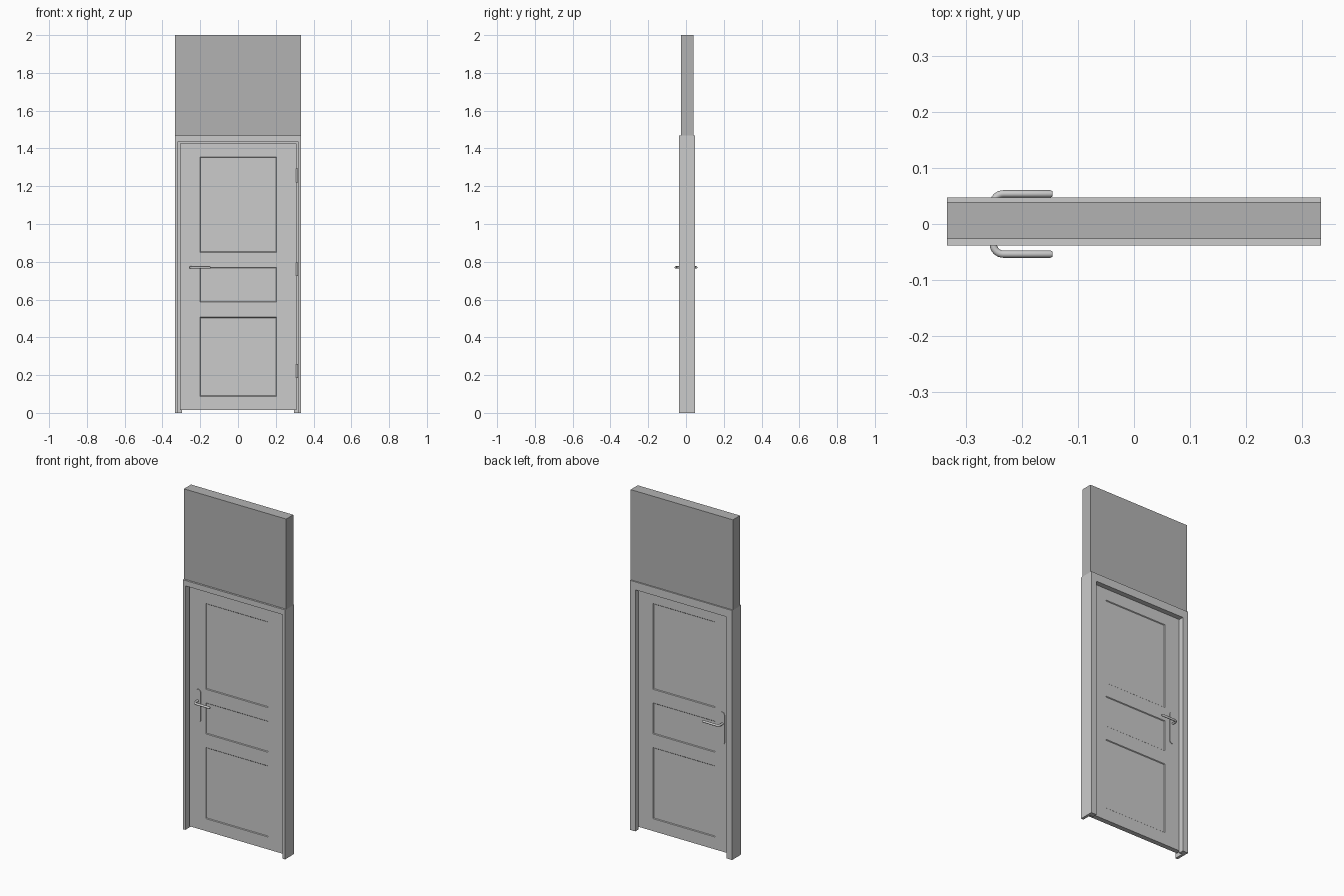
import bpy, bmesh, math
from mathutils import Vector

if "Cube" in bpy.data.objects:
    bpy.data.objects.remove(bpy.data.objects["Cube"])

FRONT, BACK = -0.013, 0.016      # door leaf faces in y
LEVER_Z = 0.77


def finish(name, bm, smooth=False):
    bmesh.ops.recalc_face_normals(bm, faces=bm.faces)
    me = bpy.data.meshes.new(name)
    bm.to_mesh(me)
    bm.free()
    ob = bpy.data.objects.new(name, me)
    bpy.context.collection.objects.link(ob)
    if smooth:
        bpy.ops.object.select_all(action='DESELECT')
        ob.select_set(True)
        bpy.context.view_layer.objects.active = ob
        bpy.ops.object.shade_smooth_by_angle(angle=math.radians(35))
    return ob


def add_box(bm, lo, hi):
    lo, hi = Vector(lo), Vector(hi)
    vs = bmesh.ops.create_cube(bm, size=1)['verts']
    for v in vs:
        v.co = Vector([(lo[i] + hi[i]) / 2 + v.co[i] * (hi[i] - lo[i]) for i in range(3)])


# wall section above the door
bm = bmesh.new()
add_box(bm, (-0.333, -0.027, 1.468), (0.333, 0.039, 2.0))
wall = finish("wall_panel", bm)
mat = bpy.data.materials.new("dark_grey")
mat.diffuse_color = (0.45, 0.45, 0.45, 1)
mat.use_nodes = True
mat.node_tree.nodes["Principled BSDF"].inputs["Base Color"].default_value = mat.diffuse_color
wall.data.materials.append(mat)

# door frame: rebated profile (side inset, head inset, y) swept round three sides
profile = [(0, 0, -0.038), (0.016, 0.032, -0.038), (0.016, 0.032, BACK + 0.001),
           (0.036, 0.047, BACK + 0.001), (0.036, 0.047, 0.047), (0, 0, 0.047)]
bm = bmesh.new()
rings = []
for side, at_top in ((-1, False), (-1, True), (1, True), (1, False)):
    rings.append([bm.verts.new((side * (0.333 - a), y, 1.469 - b if at_top else 0))
                  for a, b, y in profile])
n = len(profile)
for r0, r1 in zip(rings, rings[1:]):
    for i in range(n):
        bm.faces.new((r0[i], r0[(i + 1) % n], r1[(i + 1) % n], r1[i]))
bm.faces.new(rings[0])
bm.faces.new(rings[-1])
finish("door_frame", bm)

# door leaf with three moulded panels on both faces
panels = [(0.088, 0.507), (0.587, 0.77), (0.85, 1.355)]
px0, px1 = -0.201, 0.205
bm = bmesh.new()
add_box(bm, (-0.306, FRONT, 0.015), (0.310, BACK, 1.427))
cuts = [((x, 0, 0), (1, 0, 0)) for x in (px0, px1)]
cuts += [((0, 0, z), (0, 0, 1)) for p in panels for z in p]
for co, no in cuts:
    bmesh.ops.bisect_plane(bm, geom=bm.verts[:] + bm.edges[:] + bm.faces[:],
                           plane_co=co, plane_no=no)
sel = []
for f in bm.faces:
    c = f.calc_center_median()
    if abs(f.normal.y) > 0.9 and px0 < c.x < px1 and any(a < c.z < b for a, b in panels):
        sel.append(f)
bmesh.ops.inset_individual(bm, faces=sel, thickness=0.005, depth=-0.004)
finish("door_leaf", bm)

# hinges
for i, z in enumerate((0.222, 0.76, 1.257)):
    bm = bmesh.new()
    add_box(bm, (0.302, FRONT - 0.003, z - 0.036), (0.318, FRONT + 0.002, z + 0.036))
    vs = bmesh.ops.create_cone(bm, cap_ends=True, segments=16, radius1=0.006,
                               radius2=0.006, depth=0.072)['verts']
    bmesh.ops.translate(bm, verts=vs, vec=(0.312, FRONT - 0.005, z))
    finish(f"hinge_{i + 1}", bm, True)

# handle plates and levers on both faces
for label, s, face in (("front", -1, FRONT), ("back", 1, BACK)):
    # capsule-shaped plate
    bm = bmesh.new()
    r, z0, z1 = 0.016, 0.662, 0.822
    ring = []
    for k in range(26):
        t = math.pi * (k if k < 13 else k - 1) / 12
        zc = z1 if k < 13 else z0
        ring.append(bm.verts.new((-0.248 + r * math.cos(t), face - s * 0.001,
                                  zc + r * math.sin(t))))
    f = bm.faces.new(ring)
    ext = bmesh.ops.extrude_face_region(bm, geom=[f])['geom']
    bmesh.ops.translate(bm, verts=[v for v in ext if isinstance(v, bmesh.types.BMVert)],
                        vec=(0, s * 0.005, 0))
    finish(f"handle_plate_{label}", bm, True)

    # bent round lever swept along its centre line
    R, yl, rad, seg = 0.018, 0.0537, 0.0065, 16
    path = [(-0.251, abs(face))]
    path += [(-0.251 + R - R * math.cos(a), yl - R + R * math.sin(a))
             for a in (math.pi / 2 * k / 8 for k in range(9))]
    path += [(-0.149, yl)]
    tangents = [0] + [math.pi / 2 * k / 8 for k in range(9)] + [math.pi / 2]
    radii = [rad] * len(path)
    path.append((-0.145, yl))
    tangents.append(math.pi / 2)
    radii.append(rad * 0.7)
    bm = bmesh.new()
    rings = []
    for (x, y), a, rr in zip(path, tangents, radii):
        ring = []
        for k in range(seg):
            u = 2 * math.pi * k / seg
            w = rr * math.cos(u)
            ring.append(bm.verts.new((x - w * math.cos(a), s * (y + w * math.sin(a)),
                                      LEVER_Z + rr * math.sin(u))))
        rings.append(ring)
    for r0, r1 in zip(rings, rings[1:]):
        for k in range(seg):
            bm.faces.new((r0[k], r0[(k + 1) % seg], r1[(k + 1) % seg], r1[k]))
    bm.faces.new(rings[0])
    bm.faces.new(rings[-1])
    finish(f"handle_lever_{label}", bm, True)
